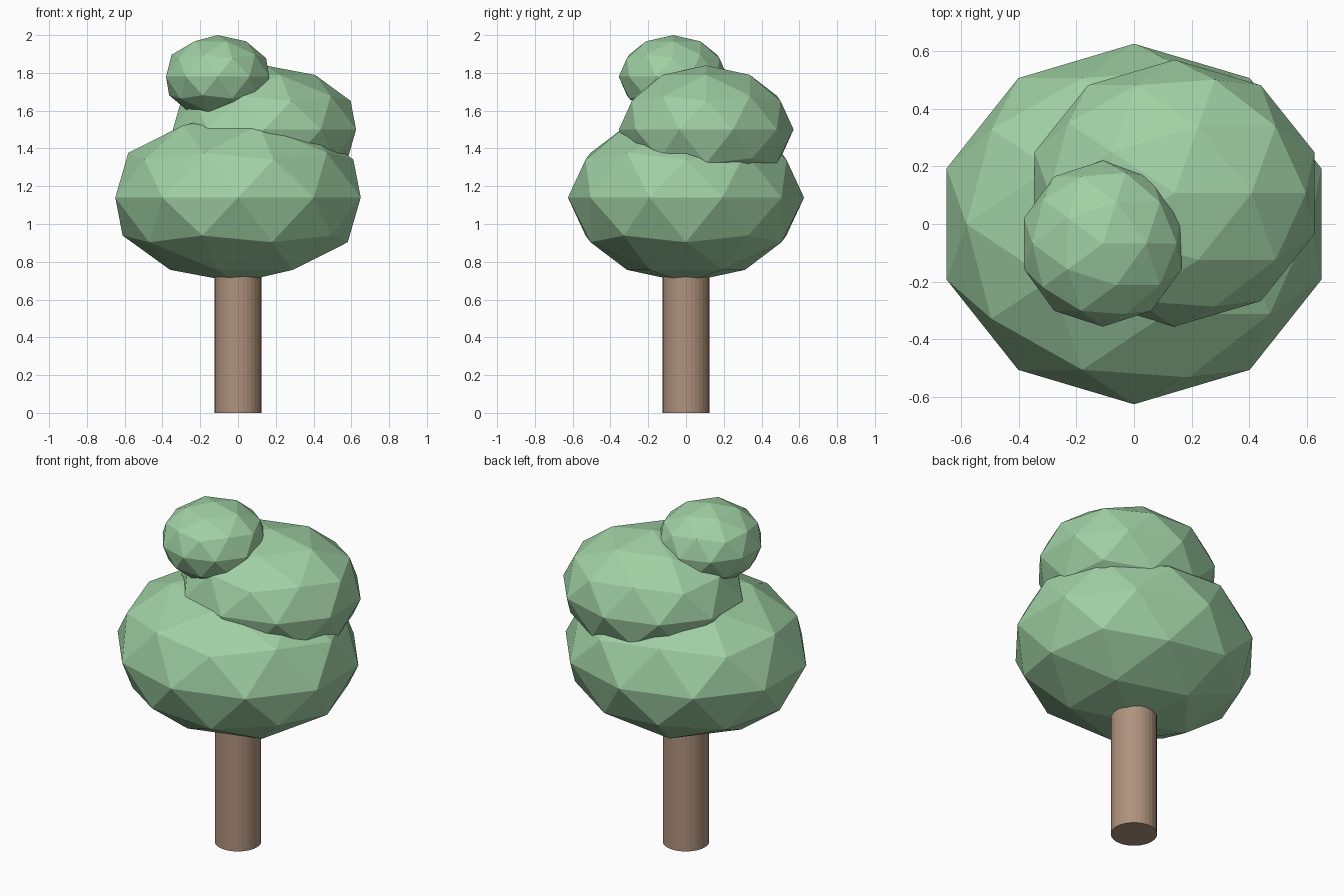
import bpy

cube = bpy.data.objects.get("Cube")
if cube:
    bpy.data.objects.remove(cube, do_unlink=True)


def make_material(name, rgb):
    mat = bpy.data.materials.new(name)
    mat.use_nodes = True
    mat.diffuse_color = (*rgb, 1)
    mat.node_tree.nodes["Principled BSDF"].inputs["Base Color"].default_value = (*rgb, 1)
    return mat


leaf_green = make_material("leaf green", (0.35, 0.63, 0.37))
bark_brown = make_material("bark brown", (0.43, 0.29, 0.205))


def leaf_clump(name, centre, radii):
    """Faceted, squashed ball of foliage."""
    bpy.ops.mesh.primitive_ico_sphere_add(subdivisions=2, radius=1, location=centre)
    obj = bpy.context.object
    obj.name = name
    obj.scale = radii
    bpy.ops.object.transform_apply(location=False, rotation=False, scale=True)
    obj.data.materials.append(leaf_green)


# Trunk, running up into the foliage
trunk_height = 1.0
bpy.ops.mesh.primitive_cylinder_add(vertices=32, radius=0.124, depth=trunk_height,
                                    location=(0, 0, trunk_height / 2))
trunk = bpy.context.object
trunk.name = "trunk"
trunk.data.materials.append(bark_brown)

# Three stacked foliage clumps
leaf_clump("lower_foliage", (0, 0, 1.14), (0.683, 0.625, 0.45))
leaf_clump("middle_foliage", (0.14, 0.107, 1.5), (0.51, 0.4625, 0.34))
leaf_clump("top_foliage", (-0.108, -0.068, 1.78), (0.287, 0.288, 0.22))
